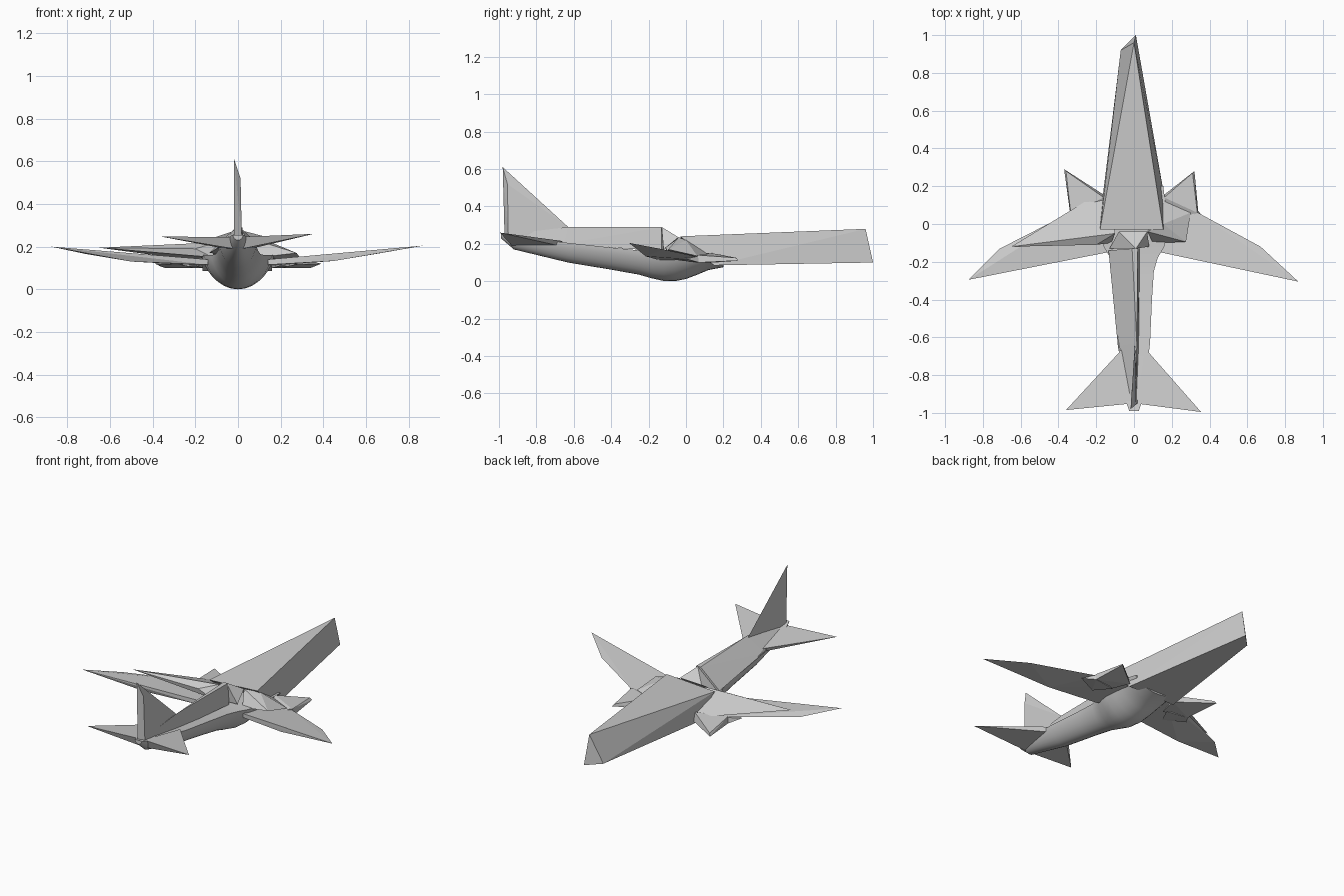
import bpy, bmesh, math


def finish(name, bm):
    bmesh.ops.recalc_face_normals(bm, faces=bm.faces)
    mesh = bpy.data.meshes.new(name)
    bm.to_mesh(mesh)
    bm.free()
    ob = bpy.data.objects.new(name, mesh)
    bpy.context.collection.objects.link(ob)
    return ob


def faceted(name, *points):
    """Flat-faced solid spanned by a few corner points."""
    bm = bmesh.new()
    for p in points:
        bm.verts.new(p)
    res = bmesh.ops.convex_hull(bm, input=bm.verts)
    junk = [g for g in res["geom_interior"] if isinstance(g, bmesh.types.BMVert)]
    bmesh.ops.delete(bm, geom=junk, context='VERTS')
    return finish(name, bm)


def hull_loft(name, sections, n=16):
    """Rounded keel lofted through (y, half width, bottom z, top z) sections."""
    bm = bmesh.new()
    rings = []
    for y, w, zb, zt in sections:
        ring = []
        for i in range(n + 1):
            a = math.pi * i / n
            depth = max(0, math.sin(a)) ** 1.35
            ring.append(bm.verts.new((w * math.cos(a), y, zt - (zt - zb) * depth)))
        rings.append(ring)
    for r, s in zip(rings, rings[1:]):
        for i in range(n + 1):
            j = (i + 1) % (n + 1)
            bm.faces.new((r[i], r[j], s[j], s[i]))
    bm.faces.new(rings[0])
    bm.faces.new(rings[-1])
    ob = finish(name, bm)
    bpy.context.view_layer.objects.active = ob
    ob.select_set(True)
    bpy.ops.object.shade_smooth_by_angle(angle=math.radians(35))
    ob.select_set(False)


# Smooth belly and rear fuselage
hull_loft("belly", [
    (-0.99, 0.025, 0.23, 0.255), (-0.92, 0.05, 0.17, 0.24),
    (-0.63, 0.085, 0.10, 0.205), (-0.40, 0.095, 0.062, 0.18),
    (-0.25, 0.105, 0.035, 0.165), (-0.18, 0.125, 0.015, 0.16),
    (-0.12, 0.16, 0.002, 0.16), (-0.06, 0.17, 0.0, 0.16),
    (0.00, 0.17, 0.012, 0.16), (0.06, 0.168, 0.035, 0.155),
    (0.12, 0.165, 0.06, 0.15), (0.20, 0.155, 0.075, 0.14)])

# Long angular forward fuselage
faceted("forward_fuselage", (0, 0.96, 0.28), (-0.07, 0.92, 0.10), (0.01, 1.0, 0.10),
        (-0.18, -0.03, 0.22), (0.155, -0.03, 0.24),
        (-0.165, 0.15, 0.085), (0.16, 0.15, 0.085))

# Sloping roof with a steep right wall
faceted("rear_roof", (0.02, -0.13, 0.29), (0.015, -0.63, 0.29), (0.01, -0.96, 0.25),
        (-0.01, -0.13, 0.29), (-0.135, -0.14, 0.17), (-0.085, -0.65, 0.20),
        (-0.03, -0.95, 0.23), (0.03, -0.13, 0.16), (0.025, -0.65, 0.20))

# Small peak joining roof and forward fuselage
faceted("roof_peak", (-0.08, -0.04, 0.23), (0.07, -0.04, 0.235), (0.01, -0.13, 0.29),
        (-0.13, -0.13, 0.17), (0.08, -0.12, 0.17))

# Tail fin
faceted("tail_fin", (0.005, -0.63, 0.29), (-0.018, -0.98, 0.61), (0.012, -0.955, 0.52),
        (-0.018, -0.97, 0.24), (0.018, -0.95, 0.24), (0.005, -0.63, 0.20))

# Tailplanes
for side, s, tip in (("left", -1, (-0.36, -0.985, 0.247)),
                     ("right", 1, (0.355, -0.995, 0.26))):
    faceted(side + "_tailplane", tip, (s * 0.06, -0.66, 0.215), (s * 0.06, -0.68, 0.19),
            (s * 0.01, -0.95, 0.245), (s * 0.02, -0.93, 0.19))

# Main wings
faceted("left_wing", (-0.875, -0.295, 0.20), (-0.71, -0.13, 0.165), (-0.24, 0.11, 0.13),
        (-0.14, 0.12, 0.11), (-0.14, -0.15, 0.14), (-0.14, -0.15, 0.115),
        (-0.50, -0.21, 0.13))
faceted("right_wing", (0.87, -0.305, 0.205), (0.67, -0.12, 0.17), (0.32, 0.07, 0.13),
        (0.14, 0.12, 0.11), (0.14, -0.15, 0.14), (0.14, -0.15, 0.115),
        (0.45, -0.215, 0.133))

# Raised shoulder panels over the wing roots
faceted("left_shoulder", (-0.10, -0.05, 0.22), (-0.24, 0.13, 0.14), (-0.65, -0.12, 0.195),
        (-0.20, -0.11, 0.19), (-0.12, 0.12, 0.15), (-0.12, -0.10, 0.15))
faceted("right_shoulder", (0.07, -0.04, 0.235), (0.155, 0.0, 0.22), (0.275, -0.095, 0.17),
        (0.16, 0.14, 0.13), (0.10, -0.10, 0.15), (0.30, 0.06, 0.135))

# Wedge-shaped engines ahead of the wings
for side, s, tip in (("left", -1, (-0.37, 0.29, 0.11)), ("right", 1, (0.32, 0.28, 0.11))):
    faceted(side + "_engine", tip, (tip[0] - s * 0.01, tip[1] - 0.01, 0.125),
            (s * 0.34, 0.07, 0.10), (s * 0.335, 0.06, 0.14),
            (s * 0.16, 0.155, 0.10), (s * 0.16, 0.14, 0.15), (s * 0.20, 0.02, 0.11))
# Trailing ends of the engine pods
    faceted(side + "_engine_tail", (s * 0.34, 0.07, 0.10), (s * 0.33, 0.07, 0.135),
            (s * 0.20, 0.05, 0.10), (s * 0.26, -0.06, 0.115), (s * 0.39, 0.0, 0.12))
